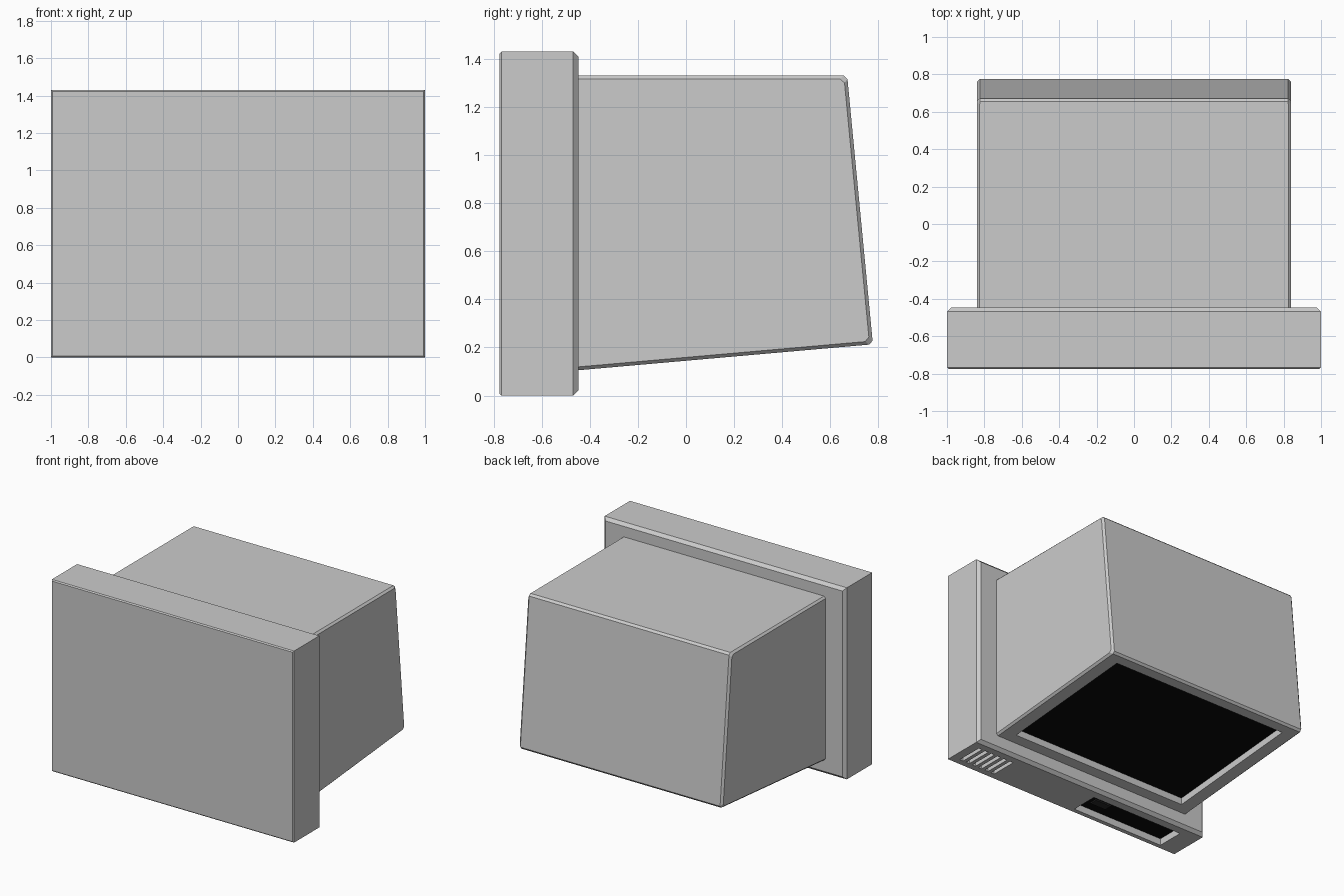
import bpy, bmesh

if "Cube" in bpy.data.objects:
    bpy.data.objects.remove(bpy.data.objects["Cube"])


def prism(name, profile, x0, x1):
    """Extrude a (y, z) profile from x0 to x1."""
    bm = bmesh.new()
    face = bm.faces.new([bm.verts.new((x0, y, z)) for y, z in profile])
    out = bmesh.ops.extrude_face_region(bm, geom=[face])
    for v in out["geom"]:
        if isinstance(v, bmesh.types.BMVert):
            v.co.x = x1
    bmesh.ops.recalc_face_normals(bm, faces=bm.faces)
    me = bpy.data.meshes.new(name)
    bm.to_mesh(me)
    bm.free()
    ob = bpy.data.objects.new(name, me)
    bpy.context.collection.objects.link(ob)
    return ob


def box(name, x0, x1, y0, y1, z0, z1):
    return prism(name, [(y0, z0), (y1, z0), (y1, z1), (y0, z1)], x0, x1)


def chamfer(ob, width, test):
    """Single-segment bevel on edges whose two ends pass the test."""
    bm = bmesh.new()
    bm.from_mesh(ob.data)
    edges = [e for e in bm.edges if all(test(v.co) for v in e.verts)]
    bmesh.ops.bevel(bm, geom=edges, offset=width, segments=1, affect='EDGES')
    bm.to_mesh(ob.data)
    bm.free()


def cut(ob, cutter):
    """Subtract the cutter and remove it."""
    mod = ob.modifiers.new("cut", 'BOOLEAN')
    mod.operation = 'DIFFERENCE'
    mod.solver = 'EXACT'
    mod.object = cutter
    cutter.hide_render = True
    bpy.context.view_layer.objects.active = ob
    bpy.ops.object.modifier_apply(modifier=mod.name)
    bpy.data.objects.remove(cutter)


def paint(ob, value):
    mat = bpy.data.materials.new(ob.name + "_dark")
    mat.diffuse_color = (value, value, value, 1)
    mat.use_nodes = True
    mat.node_tree.nodes["Principled BSDF"].inputs["Base Color"].default_value = mat.diffuse_color
    ob.data.materials.append(mat)


# Front panel with chamfered rims
panel = box("front_panel", -1, 1, -0.775, -0.447, 0, 1.43)
chamfer(panel, 0.022, lambda c: c.y > -0.46)
chamfer(panel, 0.008, lambda c: c.y < -0.77)

# Vent slots under the panel, right-hand end
for i in range(6):
    x = 0.92 - i * 0.055
    cut(panel, box("slot_cutter", x - 0.014, x + 0.014, -0.72, -0.52, -0.1, 0.06))

# Tray recess under the panel, left-hand end
cut(panel, box("tray_cutter", -0.85, -0.09, -0.735, -0.53, -0.1, 0.06))
tray = box("tray_inset", -0.85, -0.09, -0.735, -0.53, 0.05, 0.06)
paint(tray, 0.003)
latch = box("tray_latch", -0.30, -0.17, -0.66, -0.60, 0.04, 0.052)
paint(latch, 0.02)

# Rear housing with sloping underside and leaning back
body = prism("rear_housing", [(-0.46, 0.104), (0.777, 0.213),
                              (0.67, 1.33), (-0.46, 1.33)], -0.84, 0.84)
chamfer(body, 0.014, lambda c: c.x > 0.83)
chamfer(body, 0.014, lambda c: c.x < -0.83)
chamfer(body, 0.014, lambda c: c.y > 0.6 and c.z > 1.3)
chamfer(body, 0.014, lambda c: c.y > 0.7 and c.z < 0.25)


# Sunken dark panel in the sloping underside
def slope(y, depth):
    return (y, 0.104 + (y + 0.46) * 0.0881 + depth)


def sloped_slab(name, low, high):
    return prism(name, [slope(-0.37, low), slope(0.69, low),
                        slope(0.69, high), slope(-0.37, high)], -0.73, 0.73)


cut(body, sloped_slab("underside_cutter", -0.1, 0.06))
paint(sloped_slab("underside_inset", 0.05, 0.06), 0.003)
